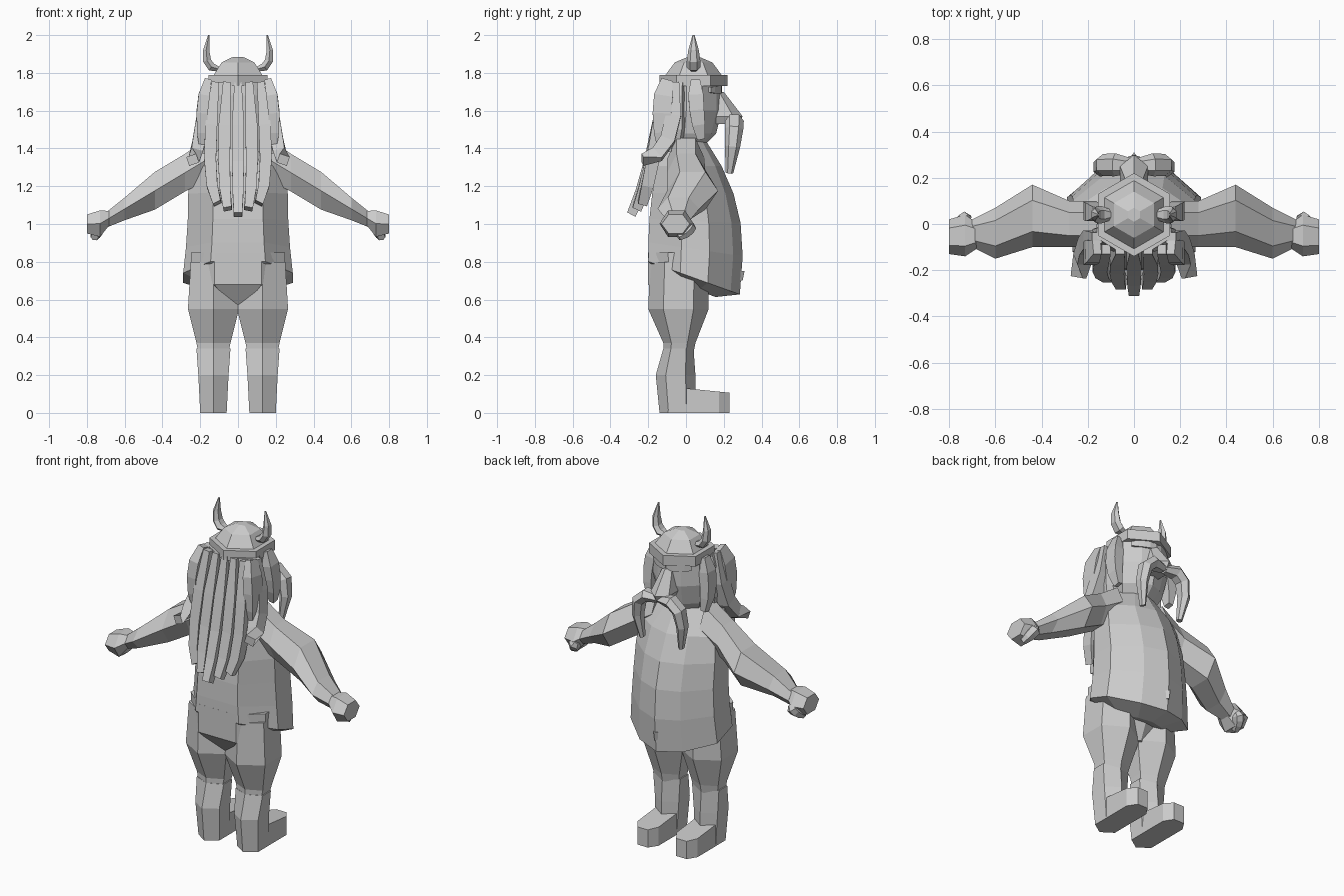
import bpy
import bmesh
from math import cos, sin, pi, sqrt
from mathutils import Vector

cube = bpy.data.objects.get("Cube")
if cube:
    bpy.data.objects.remove(cube)

clay = bpy.data.materials.new("plain_grey")
clay.use_nodes = True
grey = (.6, .6, .6, 1)
clay.diffuse_color = grey
clay.node_tree.nodes["Principled BSDF"].inputs["Base Color"].default_value = grey

# Half cross-sections from the back (-1) to the front (1)
HEXAGON = [(0, -1), (1, -.5), (1, .5), (0, 1)]
BODY = [(0, -1), (.5, -1), (1, -.3), (1, .3), (.5, .8), (0, 1)]
SOLE = [(0, -1), (1, -.8), (1, .7), (.5, 1), (0, 1)]

sides = {"left": 1, "right": -1}


def loft(name, rings):
    """Skin a list of equal-length point rings and cap both ends."""
    bm = bmesh.new()
    loops = [[bm.verts.new(point) for point in ring] for ring in rings]
    count = len(loops[0])
    for lower, upper in zip(loops, loops[1:]):
        for i in range(count):
            j = (i + 1) % count
            bm.faces.new((lower[i], lower[j], upper[j], upper[i]))
    bm.faces.new(loops[0])
    bm.faces.new(loops[-1])
    bmesh.ops.recalc_face_normals(bm, faces=bm.faces)
    mesh = bpy.data.meshes.new(name)
    bm.to_mesh(mesh)
    bm.free()
    mesh.materials.append(clay)
    bpy.context.collection.objects.link(bpy.data.objects.new(name, mesh))


def section(half, z, width, back, front, x=0, slope=0):
    """Mirror a half cross-section and fit it between back and front."""
    outline = half + [(-u, v) for u, v in half[-2:0:-1]]
    middle, depth = (back + front) / 2, (front - back) / 2
    ring = []
    for u, v in outline:
        y = middle + depth * v
        ring.append(Vector((x + width * u, y, z - slope * y)))
    return ring


def stack(name, half, rows, x=0):
    loft(name, [section(half, *row, x=x) for row in rows])


def strand(name, side, start, bend, end, width, depth, tip=.7, corners=4):
    """Faceted strand swept along a bent path, narrowing towards its tip."""
    a, b, c = [Vector((side * x, y, z)) for x, y, z in (start, bend, end)]
    steps = 4
    rings = []
    for step in range(steps + 1):
        t = step / steps
        tangent = (b - a).lerp(c - b, t).normalized()
        across = tangent.cross(Vector((0, 1, 0))).normalized()
        outward = across.cross(tangent)
        size = min(1, .6 + t * 2) * (1 + (tip - 1) * t ** 4)
        if corners == 4:
            size *= sqrt(2)
        centre = a.lerp(b, t).lerp(b.lerp(c, t), t)
        angles = [2 * pi * (i + .5) / corners for i in range(corners)]
        rings.append([centre + size * (across * width * cos(angle) + outward * depth * sin(angle))
                      for angle in angles])
    loft(name, rings)


# Torso: a belly that swells downwards above a hem sloping to the front
def torso_ring(t, shrink=1, drop=0):
    return section(BODY, .73 + .72 * t - drop,
                   (.29 - .025 * sin(pi * t) - .17 * t ** 8) * shrink,
                   (.1 * t ** 3 - .2) * shrink,
                   (.285 + .14 * t - .325 * t * t) * shrink,
                   slope=.36 * (1 - t) ** 4)


levels = 5
loft("torso", [torso_ring(0, shrink=.55, drop=.06)]
     + [torso_ring(level / levels) for level in range(levels + 1)])
stack("navel", HEXAGON, [(.7, .02, .2, .3), (.75, .02, .2, .31)])

# Seat of the trousers, legs and feet
stack("trouser_seat", BODY, [(.85, .25, -.2, .1), (.68, .25, -.2, .12), (.54, .04, -.1, .06)])
for name, side in sides.items():
    hip = side * .13
    stack(name + "_thigh", HEXAGON, [
        (.8, .12, -.19, .12), (.55, .135, -.2, .12), (.37, .09, -.12, .05), (.32, .08, -.12, .04)], hip)
    stack(name + "_shin", HEXAGON, [
        (.34, .09, -.12, .04), (.2, .08, -.16, .05), (0, .07, -.14, .05)], hip)
    foot = dict(half=SOLE, width=.07, back=-.13, front=.23, x=hip)
    loft(name + "_foot", [section(z=0, **foot), section(z=.13, slope=.1, **foot)])


# Arms and hands: cross-sections turned to run sideways and slope down
def arm_ring(side, reach, height, back, front):
    centre = max(1, 1.44 - .6 * reach)
    return [(side * p.z, p.y, centre + p.x)
            for p in section(HEXAGON, reach, height, back, front)]


sleeve = [(.16, .11, -.1, .1), (.28, .1, -.1, .1), (.44, .1, -.1, .17),
          (.6, .06, -.15, .07), (.7, .04, -.1, .02)]
fist = [(.67, .03, -.1, 0), (.73, .07, -.14, .04), (.8, .05, -.13, .02)]
for name, side in sides.items():
    loft(name + "_arm", [arm_ring(side, *row) for row in sleeve])
    loft(name + "_hand", [arm_ring(side, *row) for row in fist])
    strand(name + "_thumb", side, (.72, .02, 1), (.74, .03, .97), (.76, -.04, .93),
           width=.035, depth=.035, tip=.6, corners=6)

# Head, nose, brows and drooping moustache
stack("head", BODY, [(1.4, .1, -.08, .08), (1.48, .14, -.1, .16),
                     (1.6, .16, -.1, .19), (1.75, .15, -.1, .19)])
stack("nose", HEXAGON, [(1.7, .03, .1, .2), (1.57, .06, .1, .3), (1.53, .04, .1, .28)])
for name, side in sides.items():
    strand(name + "_brow", side, (0, .18, 1.71), (.06, .16, 1.71), (.12, .12, 1.71),
           width=.02, depth=.02)
    strand(name + "_moustache", side, (0, .25, 1.54), (.2, .27, 1.6), (.13, .23, 1.27),
           width=.04, depth=.05, tip=.4, corners=6)

# Helmet with a flat rim, a faceted dome and two horns
def helmet_ring(radius, z):
    return section(HEXAGON, z, radius * sin(pi / 3), .04 - radius, .04 + radius)


loft("helmet_rim", [helmet_ring(.18, z) for z in (1.73, 1.79)])
loft("helmet_dome", [helmet_ring(*row) for row in ((.155, 1.78), (.1, 1.855), (.03, 1.885))])
for name, side in sides.items():
    strand(name + "_horn", side, (.1, .04, 1.82), (.2, .04, 1.82), (.155, .04, 2),
           width=.026, depth=.038, tip=.15, corners=6)

# Hair: a mass behind the head, a fan of back locks and loose side locks
stack("hair_mass", BODY, [(1.75, .16, -.11, .03), (1.68, .18, -.12, .03),
                          (1.5, .18, -.12, .03), (1.38, .15, -.12, 0)])
for place in range(-2, 3):
    spread = abs(place)
    strand(f"back_lock_{place + 3}", 1,
           (.06 * place, -.11, 1.75), (.09 * place, -.18, 1.25),
           (.055 * place, -.29 + .03 * spread, 1.05 + .03 * spread),
           width=.032, depth=.035)
for name, side in sides.items():
    strand(name + "_swept_lock", side, (.16, -.06, 1.75), (.21, -.05, 1.35), (.24, -.23, 1.34),
           width=.035, depth=.04)
    strand(name + "_side_lock", side, (.16, -.1, 1.76), (.21, -.15, 1.6), (.18, -.11, 1.38),
           width=.03, depth=.05)
    strand(name + "_temple_lock", side, (.16, .05, 1.76), (.21, .05, 1.6), (.18, .08, 1.45),
           width=.03, depth=.04, tip=.5)
